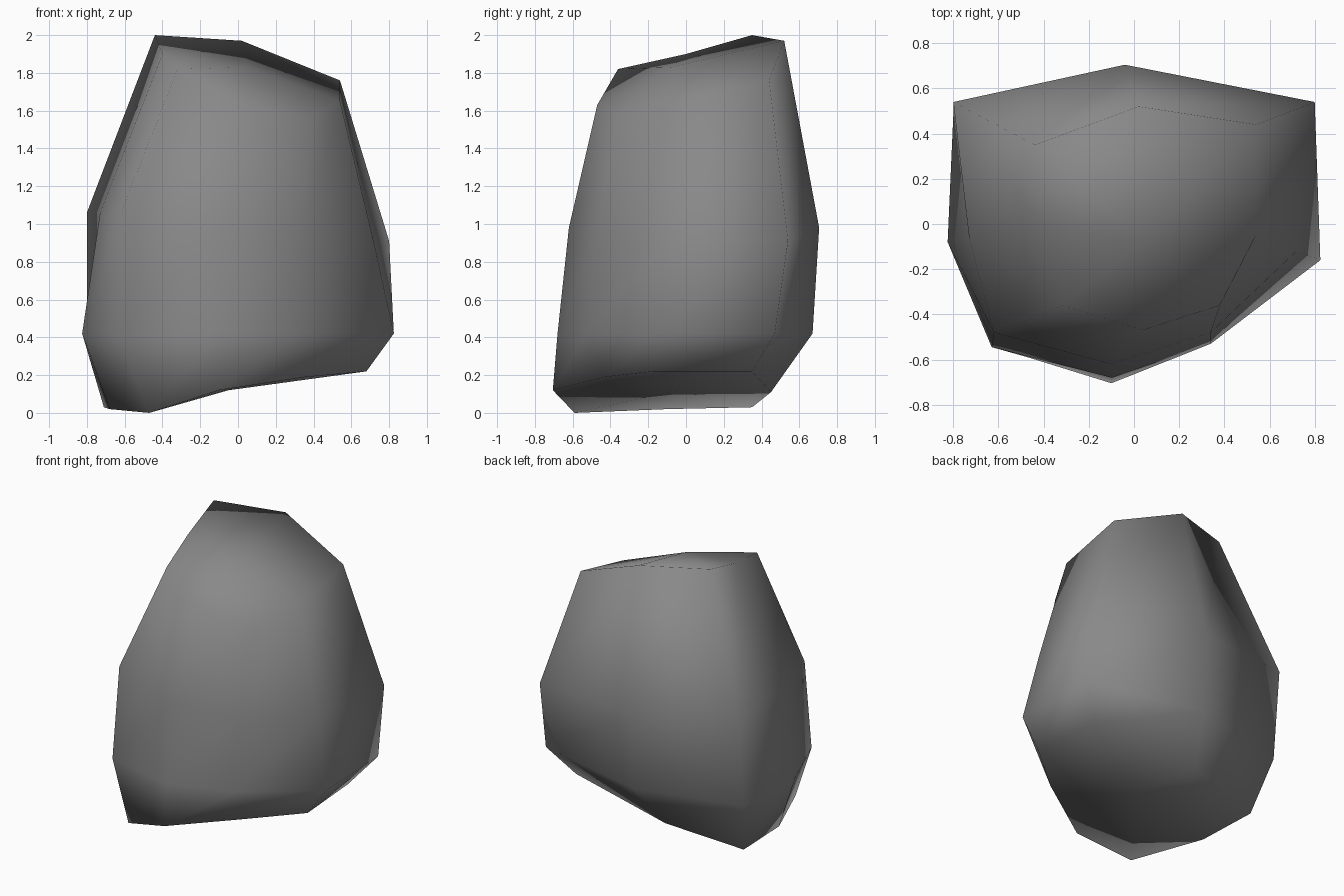
import bpy, bmesh

if "Cube" in bpy.data.objects:
    bpy.data.objects.remove(bpy.data.objects["Cube"])

# Rings of eight points, going round from front-left by the front to the left side
rings = [
    # bottom edge
    [(-.47, -.59, 0), (-.10, -.705, .12), (.36, -.43, .19), (.68, -.17, .22),
     (.64, .35, .22), (-.15, .45, .11), (-.71, .35, .03), (-.68, -.10, .02)],
    # low belt
    [(-.63, -.545, .41), (-.10, -.68, .42), (.34, -.53, .42), (.825, -.16, .42),
     (.80, .47, .42), (-.04, .67, .42), (-.80, .48, .42), (-.825, -.08, .42)],
    # middle belt
    [(-.62, -.48, 1.06), (-.10, -.62, .98), (.34, -.48, .95), (.72, -.12, .90),
     (.80, .54, .91), (-.04, .705, .98), (-.80, .54, 1.06), (-.73, -.06, 1.06)],
    # top edge
    [(-.32, -.36, 1.82), (.04, -.47, 1.63), (.38, -.36, 1.56), (.54, -.05, 1.65),
     (.54, .44, 1.76), (.02, .52, 1.97), (-.44, .35, 2.0), (-.40, 0, 1.90)],
]

bm = bmesh.new()
loops = [[bm.verts.new(p) for p in ring] for ring in rings]

# Sides
for lower, upper in zip(loops, loops[1:]):
    for i in range(8):
        j = (i + 1) % 8
        bm.faces.new((lower[i], lower[j], upper[j], upper[i]))

# Caps: four quads around a centre point
for loop, centre in ((loops[0], (-.05, -.05, .12)), (loops[-1], (.05, -.08, 1.83))):
    c = bm.verts.new(centre)
    for i in (0, 2, 4, 6):
        bm.faces.new((c, loop[i - 1], loop[i], loop[i + 1]))

bmesh.ops.recalc_face_normals(bm, faces=bm.faces)
for f in bm.faces:
    f.smooth = True

mesh = bpy.data.meshes.new("rock")
bm.to_mesh(mesh)
bm.free()

grey = bpy.data.materials.new("stone grey")
grey.diffuse_color = (.25, .25, .25, 1)
grey.use_nodes = True
grey.node_tree.nodes["Principled BSDF"].inputs["Base Color"].default_value = grey.diffuse_color
mesh.materials.append(grey)

rock = bpy.data.objects.new("rock", mesh)
bpy.context.collection.objects.link(rock)
